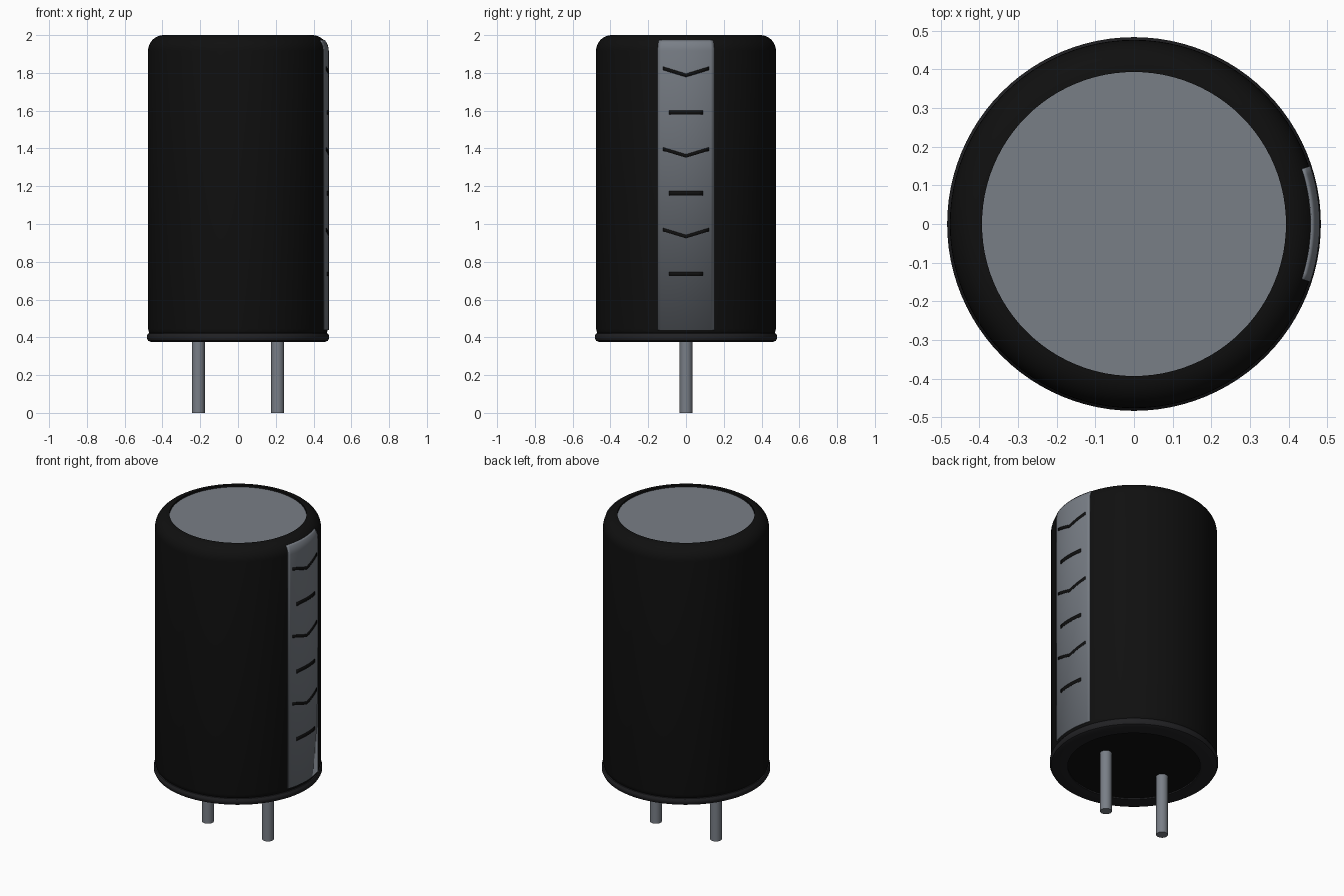
import bpy, bmesh, math

old = bpy.data.objects.get("Cube")
if old:
    bpy.data.objects.remove(old, do_unlink=True)


def material(name, rgb):
    m = bpy.data.materials.new(name)
    m.use_nodes = True
    m.diffuse_color = (*rgb, 1)
    bsdf = next(n for n in m.node_tree.nodes if n.type == "BSDF_PRINCIPLED")
    bsdf.inputs["Base Color"].default_value = (*rgb, 1)
    return m


black = material("black sleeve", (0.005, 0.005, 0.005))
charcoal = material("charcoal rubber", (0.015, 0.015, 0.017))
grey = material("grey metal", (0.19, 0.21, 0.24))

SEGMENTS = 96
BODY_R, CORNER, TOP = 0.476, 0.083, 2.0
MARK_STEP = 0.427


def finish(name, bm, mat, angle=35):
    mesh = bpy.data.meshes.new(name)
    bm.to_mesh(mesh)
    bm.free()
    ob = bpy.data.objects.new(name, mesh)
    bpy.context.collection.objects.link(ob)
    mesh.materials.append(mat)
    bpy.ops.object.select_all(action="DESELECT")
    ob.select_set(True)
    bpy.context.view_layer.objects.active = ob
    bpy.ops.object.shade_smooth_by_angle(angle=math.radians(angle))
    return ob


def lathe(name, profile, mat, closed=False):
    """Spin (radius, z) points round the upright axis."""
    bm = bmesh.new()
    verts = [bm.verts.new((r, 0, z)) for r, z in profile]
    edges = [bm.edges.new(pair) for pair in zip(verts, verts[1:])]
    if closed:
        edges.append(bm.edges.new((verts[-1], verts[0])))
    bmesh.ops.spin(bm, geom=verts + edges, cent=(0, 0, 0), axis=(0, 0, 1),
                   angle=math.tau, steps=SEGMENTS, use_duplicate=False)
    bmesh.ops.remove_doubles(bm, verts=bm.verts[:], dist=0.0001)
    bmesh.ops.recalc_face_normals(bm, faces=bm.faces[:])
    return finish(name, bm, mat)


def cylinder(name, radius, z0, z1, x, mat, sides):
    bm = bmesh.new()
    bmesh.ops.create_cone(bm, cap_ends=True, segments=sides, radius1=radius,
                          radius2=radius, depth=z1 - z0)
    bmesh.ops.translate(bm, verts=bm.verts[:], vec=(x, 0, (z0 + z1) / 2))
    return finish(name, bm, mat)


def curved_plate(name, rows, half_angle, columns, mat, thickness, drop=0):
    """Thin plate wrapped on the +x side; drop sinks its middle to a V."""
    bm = bmesh.new()
    grid = []
    for r, z in rows:
        line = []
        for i in range(columns + 1):
            t = 2 * i / columns - 1
            a = t * half_angle
            line.append(bm.verts.new((r * math.cos(a), r * math.sin(a),
                                      z - drop * (1 - abs(t)))))
        grid.append(line)
    for low, high in zip(grid, grid[1:]):
        for i in range(columns):
            bm.faces.new((low[i], low[i + 1], high[i + 1], high[i]))
    ob = finish(name, bm, mat)
    solid = ob.modifiers.new("thickness", "SOLIDIFY")
    solid.thickness = thickness
    solid.offset = 0
    return ob


def shoulder(offset, start, end, steps):
    """Points on the rounded top edge, from angle start to end in degrees."""
    pts = []
    for i in range(steps + 1):
        a = math.radians(start + (end - start) * i / steps)
        pts.append((BODY_R - CORNER + (CORNER + offset) * math.cos(a),
                    TOP - CORNER + (CORNER + offset) * math.sin(a)))
    return pts


# Sleeve with rounded shoulder and a small lip round the recessed lid
lathe("sleeve", [(0.38, 0.4), (0.455, 0.405), (0.47, 0.42), (BODY_R, 0.445)]
      + shoulder(0, 0, 90, 10) + [(BODY_R - CORNER, 1.98)], black)
cylinder("top_lid", 0.394, 1.97, 1.988, 0, grey, SEGMENTS)

# Rubber rim and sealed underside
lathe("base_rim", [(0.38, 0.376), (0.462, 0.376), (0.476, 0.382),
                   (0.483, 0.395), (0.483, 0.408), (0.476, 0.42),
                   (0.46, 0.425), (0.38, 0.425)], charcoal, closed=True)
cylinder("base_seal", 0.382, 0.384, 0.41, 0, black, SEGMENTS)

# Two wire leads
for side, x in (("left", 0.21), ("right", -0.21)):
    cylinder(side + "_lead", 0.034, 0, 0.395, x, grey, 24)

# Polarity stripe wrapping over the shoulder
curved_plate("polarity_stripe", [(BODY_R + 0.002, 0.44)] + shoulder(0.002, 0, 40, 5),
             math.asin(0.15 / 0.48), 16, grey, 0.005)

# Alternating chevrons and dashes on the stripe
mark_r = BODY_R + 0.004
for i in range(3):
    top = 1.833 - i * MARK_STEP
    curved_plate(f"chevron_mark_{i + 1}", [(mark_r, top - 0.018), (mark_r, top)],
                 0.255, 8, black, 0.006, drop=0.037)
    mid = 1.59 - i * MARK_STEP
    curved_plate(f"dash_mark_{i + 1}", [(mark_r, mid - 0.011), (mark_r, mid + 0.011)],
                 0.188, 8, black, 0.006)
